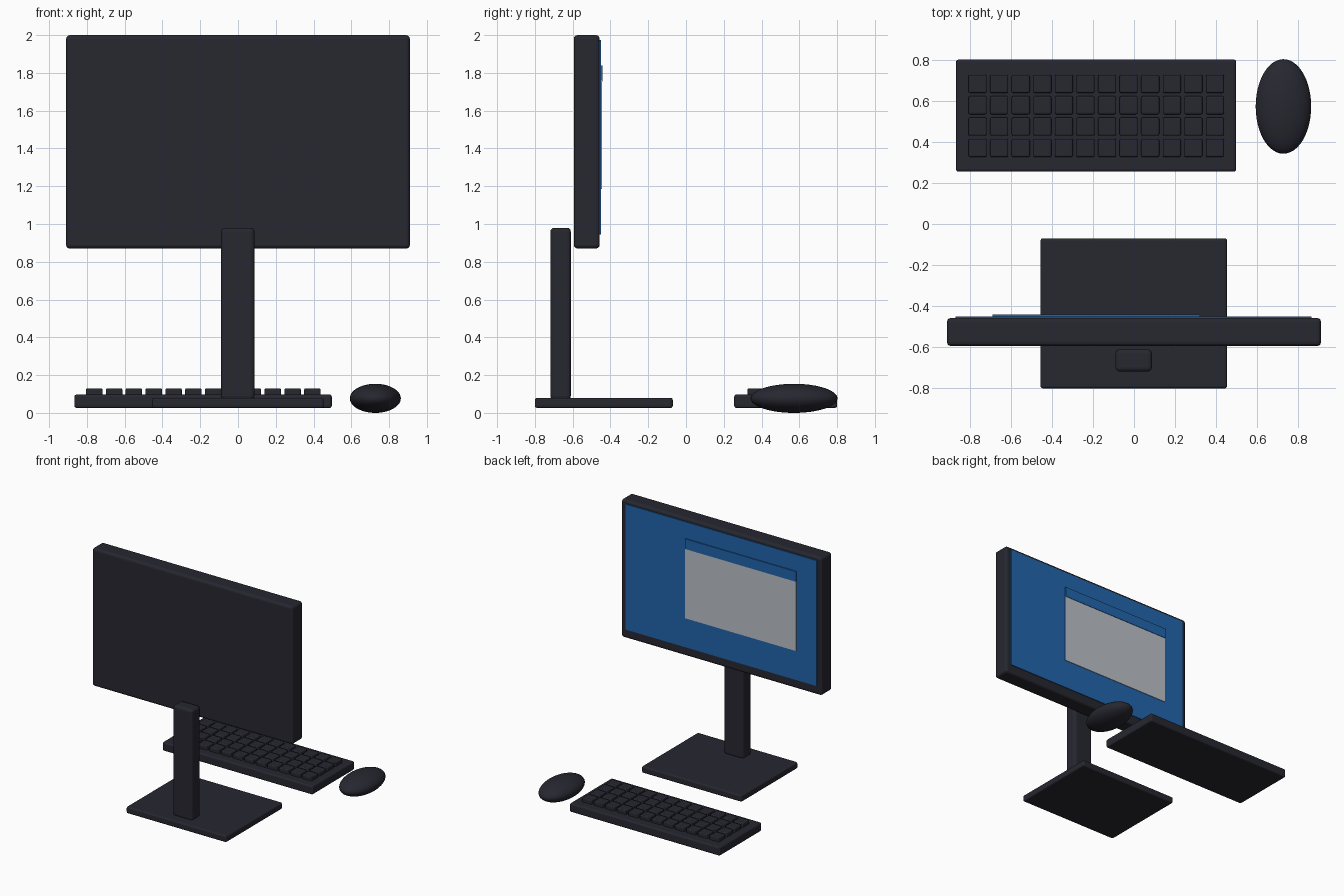
import bpy
import bmesh
from mathutils import Matrix, Vector

if "Cube" in bpy.data.objects:
    bpy.data.objects.remove(bpy.data.objects["Cube"], do_unlink=True)


def material(name, rgb):
    m = bpy.data.materials.new(name)
    m.use_nodes = True
    m.diffuse_color = (*rgb, 1)
    m.node_tree.nodes["Principled BSDF"].inputs["Base Color"].default_value = (*rgb, 1)
    return m


dark = material("dark_plastic", (0.02, 0.02, 0.03))
blue = material("screen_blue", (0.015, 0.13, 0.42))
white = material("window_white", (0.5, 0.53, 0.57))


def finish(name, bm, mat):
    mesh = bpy.data.meshes.new(name)
    bm.to_mesh(mesh)
    bm.free()
    mesh.materials.append(mat)
    obj = bpy.data.objects.new(name, mesh)
    bpy.context.collection.objects.link(obj)
    return obj


def box(name, x, y, z, mat, bevel=0.0):
    """Box given by its (min, max) range on each axis."""
    lo, hi = Vector((x[0], y[0], z[0])), Vector((x[1], y[1], z[1]))
    bm = bmesh.new()
    bmesh.ops.create_cube(bm, size=1, matrix=Matrix.LocRotScale((lo + hi) / 2, None, hi - lo))
    obj = finish(name, bm, mat)
    if bevel:
        mod = obj.modifiers.new("Rounded edges", "BEVEL")
        mod.width = bevel
        mod.segments = 3
    return obj


# Monitor and its stand
box("monitor_case", (-0.91, 0.91), (-0.594, -0.457), (0.87, 2.0), dark, 0.02)
box("stand_column", (-0.09, 0.087), (-0.718, -0.61), (0.07, 0.98), dark, 0.02)
box("stand_base", (-0.455, 0.453), (-0.80, -0.07), (0.026, 0.08), dark, 0.012)

# Screen with an open window on it
box("screen", (-0.868, 0.864), (-0.46, -0.45), (0.945, 1.973), blue)
box("window_panel", (-0.688, 0.32), (-0.452, -0.445), (1.185, 1.76), white)
box("window_title_bar", (-0.688, 0.32), (-0.452, -0.441), (1.755, 1.838), blue)

# Keyboard
box("keyboard_body", (-0.866, 0.497), (0.255, 0.80), (0.026, 0.097), dark, 0.012)
pitch, size = 0.105, 0.088
for row in range(4):
    for col in range(12):
        x, y = -0.805 + col * pitch, 0.326 + row * pitch * 0.99
        box(f"key_{row + 1}_{col + 1}", (x, x + size), (y, y + size), (0.09, 0.13), dark, 0.008)

# Mouse
bm = bmesh.new()
bmesh.ops.create_uvsphere(bm, u_segments=48, v_segments=24, radius=1,
                          matrix=Matrix.LocRotScale((0.727, 0.572, 0.077), None, (0.135, 0.23, 0.077)))
mouse = finish("mouse", bm, dark)
mouse.data.shade_smooth()
